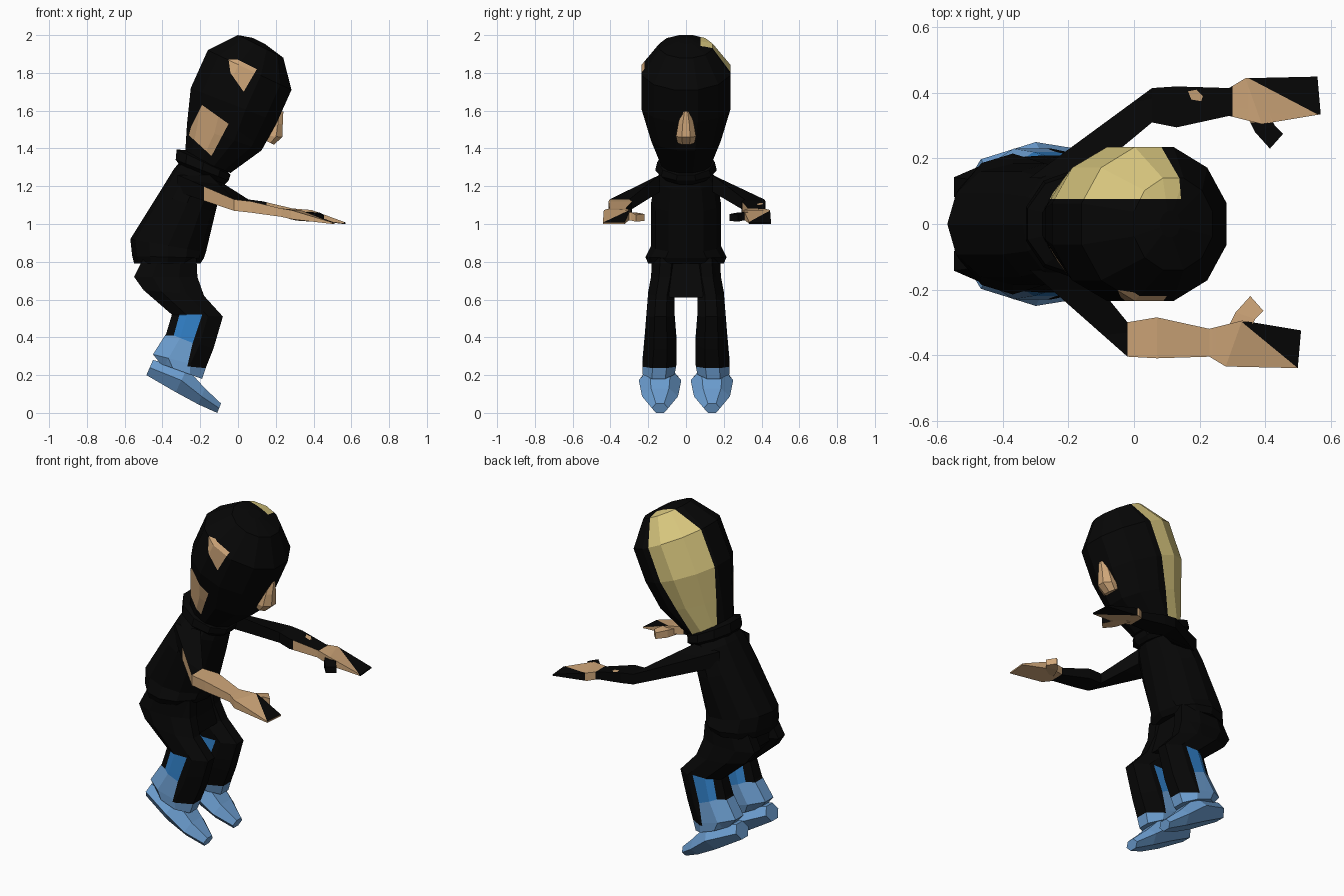
import bpy, bmesh, math
from mathutils import Vector as V


def mat(name, rgb):
    m = bpy.data.materials.new(name)
    m.diffuse_color = (*rgb, 1)
    return m


MATS = [mat("black cloth", (0.002, 0.002, 0.002)), mat("tan skin", (0.62, 0.38, 0.19)),
        mat("blond hair", (0.69, 0.57, 0.21)), mat("light blue", (0.15, 0.34, 0.63)),
        mat("deep blue", (0.03, 0.21, 0.56))]
BLACK, TAN, BLOND, LIGHT, BLUE = range(5)


def loft(rings, n, index=BLACK, turn=0.5):
    """Skin rings; each is (point, opposite point, half-width vector)."""
    bm = bmesh.new()
    k = 1 / math.cos(math.pi / n) if turn else 1
    loops = []
    for p, q, v in rings:
        p, q, v = V(p), V(q), V(v)
        angles = [math.tau * (i + turn) / n for i in range(n)]
        loops.append([bm.verts.new((p + q) / 2 + (q - p) / 2 * k * math.cos(a)
                                   + v * k * math.sin(a)) for a in angles])
    for a, b in zip(loops, loops[1:]):
        for i in range(n):
            j = (i + 1) % n
            bm.faces.new((a[i], a[j], b[j], b[i]))
    bm.faces.new(loops[0])
    bm.faces.new(loops[-1])
    bmesh.ops.recalc_face_normals(bm, faces=bm.faces[:])
    for f in bm.faces:
        f.material_index = index
    return bm


def side(rings, n, index=BLACK, turn=0.5):
    """Loft from side-view rings (back x, z, front x, z, y0, y1)."""
    return loft([((bx, (y0 + y1) / 2, bz), (fx, (y0 + y1) / 2, fz), (0, (y1 - y0) / 2, 0))
                 for bx, bz, fx, fz, y0, y1 in rings], n, index, turn)


def paint(bm, poly, index, test, axes=(0, 2)):
    """Cut a convex outline into the faces passing the test and colour it."""
    a, b = axes
    mid = [sum(p[i] for p in poly) / len(poly) for i in (0, 1)]
    planes = []
    for p, q in zip(poly, poly[1:] + poly[:1]):
        no = V((0, 0, 0))
        no[a], no[b] = q[1] - p[1], p[0] - q[0]
        co, c = V((0, 0, 0)), V((0, 0, 0))
        co[a], co[b] = p
        c[a], c[b] = mid
        if (c - co).dot(no) < 0:
            no = -no
        planes.append((co, no))
        faces = [f for f in bm.faces if test(f)]
        geom = set(faces)
        for f in faces:
            geom.update(f.edges)
            geom.update(f.verts)
        bmesh.ops.bisect_plane(bm, geom=list(geom), plane_co=co, plane_no=no, dist=1e-5)
    bm.normal_update()
    for f in bm.faces:
        c = f.calc_center_median()
        if test(f) and all((c - co).dot(no) > 0 for co, no in planes):
            f.material_index = index


def finish(bm, name):
    me = bpy.data.meshes.new(name)
    bm.to_mesh(me)
    bm.free()
    for m in MATS:
        me.materials.append(m)
    bpy.context.collection.objects.link(bpy.data.objects.new(name, me))


def flip(bm, s):
    if s < 0:
        for v in bm.verts:
            v.co.y *= -1
        bmesh.ops.reverse_faces(bm, faces=bm.faces[:])
    bm.normal_update()


def everywhere(f):
    return True


# Head: leaning egg with hair on one side and bare patches on the other
head = side([(-0.28, 1.37, -0.04, 1.27, -0.13, 0.13), (-0.27, 1.53, 0.125, 1.39, -0.185, 0.185),
             (-0.25, 1.72, 0.207, 1.54, -0.235, 0.235), (-0.16, 1.92, 0.283, 1.71, -0.235, 0.235),
             (0.0, 2.0, 0.24, 1.88, -0.14, 0.14), (0.08, 1.985, 0.14, 1.955, -0.04, 0.04)], 12)
bmesh.ops.bisect_plane(head, geom=head.verts[:] + head.edges[:] + head.faces[:],
                       plane_co=(0, 0.077, 0), plane_no=(0, 1, 0))
head.normal_update()
paint(head, [(-0.14, 1.29), (0.19, 2.05), (-0.4, 2.05), (-0.4, 1.29)], BLOND,
      lambda f: f.calc_center_median().y > 0.077)
for patch in ([(-0.05, 1.87), (0.0, 1.87), (0.10, 1.82), (0.03, 1.70), (-0.04, 1.80)],
              [(-0.19, 1.63), (-0.05, 1.53), (-0.14, 1.36), (-0.26, 1.47), (-0.25, 1.51)]):
    paint(head, patch, TAN, lambda f: f.normal.y < -0.1)
finish(head, "head")

# Nose
finish(side([(0.17, 1.61, 0.240, 1.595, -0.02, 0.02), (0.15, 1.53, 0.237, 1.53, -0.042, 0.042),
             (0.12, 1.47, 0.235, 1.46, -0.053, 0.053),
             (0.13, 1.45, 0.19, 1.42, -0.045, 0.045)], 8, TAN), "nose")

# Torso with flared hem, and collar
finish(side([(-0.55, 0.79, -0.20, 0.79, -0.20, 0.20), (-0.56, 0.83, -0.18, 0.82, -0.215, 0.215),
             (-0.57, 0.92, -0.17, 0.85, -0.185, 0.185), (-0.42, 1.16, -0.12, 1.06, -0.185, 0.185),
             (-0.34, 1.29, -0.09, 1.18, -0.165, 0.165), (-0.30, 1.34, -0.08, 1.24, -0.12, 0.12)],
            12, BLACK, 0), "torso")
finish(side([(-0.30, 1.30, -0.07, 1.21, -0.12, 0.12), (-0.33, 1.34, -0.05, 1.23, -0.155, 0.155),
             (-0.325, 1.395, -0.04, 1.26, -0.145, 0.145), (-0.27, 1.39, -0.06, 1.28, -0.11, 0.11)],
            10), "collar")

# Hips
finish(side([(-0.50, 0.82, -0.24, 0.82, -0.12, 0.12), (-0.50, 0.70, -0.22, 0.70, -0.12, 0.12),
             (-0.42, 0.61, -0.20, 0.61, -0.09, 0.09)], 4), "hips")

for s, label in ((-1, "right"), (1, "left")):
    # Bent leg with coloured calf and cuff
    leg = side([(-0.50, 0.82, -0.22, 0.82, 0.03, 0.18), (-0.55, 0.72, -0.215, 0.72, 0.04, 0.185),
                (-0.50, 0.65, -0.18, 0.62, 0.06, 0.20), (-0.35, 0.52, -0.08, 0.51, 0.06, 0.21),
                (-0.38, 0.42, -0.13, 0.34, 0.05, 0.22), (-0.45, 0.31, -0.17, 0.24, 0.05, 0.23),
                (-0.41, 0.26, -0.19, 0.18, 0.06, 0.23)], 8)
    leg.normal_update()
    paint(leg, [(-0.31, 0.52), (-0.19, 0.52), (-0.24, 0.37), (-0.34, 0.41)], BLUE, everywhere)
    paint(leg, [(-0.5, 0.41), (-0.34, 0.41), (-0.24, 0.37), (-0.29, 0.15), (-0.5, 0.15)],
          LIGHT, everywhere)
    paint(leg, [(-0.31, 0.25), (-0.1, 0.23), (-0.1, 0.1), (-0.31, 0.1)], LIGHT, everywhere)
    flip(leg, s)
    finish(leg, label + "_leg")

    # Tiptoe shoe
    shoe = side([(-0.485, 0.20, -0.45, 0.28, 0.09, 0.19), (-0.33, 0.11, -0.27, 0.235, 0.04, 0.235),
                 (-0.21, 0.045, -0.175, 0.13, 0.055, 0.22),
                 (-0.11, 0.0, -0.09, 0.05, 0.10, 0.175)], 6, LIGHT)
    flip(shoe, s)
    finish(shoe, label + "_shoe")

    # Outstretched arm and hand; the left one reaches further
    d = 0.06 if s > 0 else 0.0
    e = d / 6
    rows = [(-0.32, 0.14, -0.15, 0.14, 1.215, 0.045), (-0.02 + d / 4, 0.405, -0.02 + d / 4, 0.30, 1.10, 0.03),
            (0.07, 0.41, 0.07, 0.285, 1.09, 0.030), (0.23, 0.405, 0.23, 0.32, 1.06, 0.022),
            (0.28, 0.435, 0.33, 0.295, 1.05, 0.024), (0.50, 0.44, 0.51, 0.325, 1.004, 0.004)]
    rings = []
    for i, (px, py, qx, qy, z, h) in enumerate(rows):
        dx, dy = (d, e) if i else (0, 0)
        rings.append(((px + dx, py + dy, z), (qx + dx, qy + dy, z), (0, 0, h)))
    arm = loft(rings, 4)
    arm.normal_update()
    start = 0.24 if s < 0 else 0.30
    paint(arm, [(start, 0.2), (0.7, 0.2), (0.7, 0.5), (start, 0.5)], TAN, everywhere, (0, 1))
    if s < 0:
        tip = [(0.33, 0.30), (0.55, 0.28), (0.55, 0.481)]
        # Bare forearm on top and outside, bare outer strip on the upper arm
        paint(arm, [(-0.02, 0.2), (0.25, 0.2), (0.25, 0.5), (-0.02, 0.5)], TAN,
              lambda f: f.normal.z > 0.5 or f.normal.y > 0.5, (0, 1))
        paint(arm, [(-0.18, 0.1), (-0.02, 0.1), (-0.02, 0.5), (-0.18, 0.5)], TAN,
              lambda f: f.normal.y > 0.3 and abs(f.normal.z) < 0.6, (0, 1))
    else:
        tip = [(0.35, 0.445), (0.60, 0.314), (0.60, 0.48), (0.35, 0.48)]
        # Small bare spot on top, bare inner wrist
        paint(arm, [(0.165, 0.405), (0.19, 0.41), (0.21, 0.39), (0.205, 0.375), (0.175, 0.38)],
              TAN, lambda f: f.normal.z > 0.5, (0, 1))
        paint(arm, [(0.15, 0.2), (0.31, 0.2), (0.31, 0.5), (0.15, 0.5)], TAN,
              lambda f: f.normal.y < -0.5, (0, 1))
    paint(arm, tip, BLACK, lambda f: f.normal.z > 0.5 or s > 0, (0, 1))
    flip(arm, s)
    finish(arm, label + "_arm")

    # Thumb
    thumb = loft([((0.27 + d, 0.35 + e, 1.045), (0.34 + d, 0.35 + e, 1.045), (0, 0, 0.018)),
                  ((0.31 + d, 0.27 + e, 1.04), (0.37 + d, 0.29 + e, 1.04), (0, 0, 0.022)),
                  ((0.355 + d, 0.22 + e, 1.035), (0.395 + d, 0.265 + e, 1.03), (0, 0, 0.018))],
                 4, TAN)
    if s > 0:
        paint(thumb, [(0.3, 0.31), (0.5, 0.31), (0.5, 0.2), (0.3, 0.2)], BLACK,
              lambda f: f.normal.z > -0.5, (0, 1))
    flip(thumb, s)
    finish(thumb, label + "_thumb")
